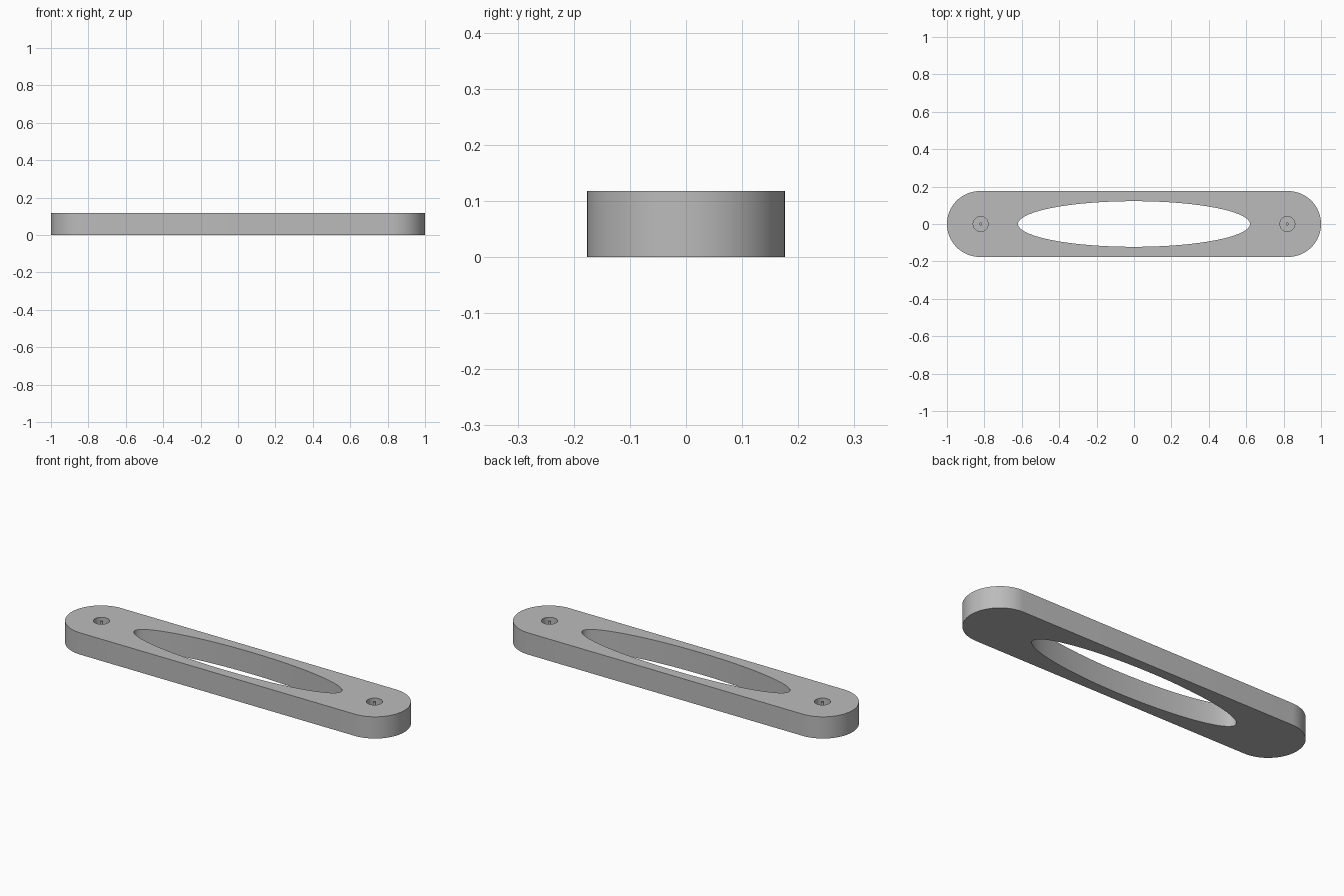
import bpy, bmesh, math

if "Cube" in bpy.data.objects:
    bpy.data.objects.remove(bpy.data.objects["Cube"])

THICK, R, CX = 0.118, 0.176, 0.824     # plate thickness, end radius, end centre

grey = bpy.data.materials.new("grey")
grey.diffuse_color = (0.5, 0.5, 0.5, 1)
grey.use_nodes = True
grey.node_tree.nodes["Principled BSDF"].inputs["Base Color"].default_value = grey.diffuse_color


def prism(name, points, z0, z1):
    """Extrude a flat outline from z0 to z1."""
    bm = bmesh.new()
    face = bm.faces.new([bm.verts.new((x, y, z0)) for x, y in points])
    ext = bmesh.ops.extrude_face_region(bm, geom=[face])
    verts = [g for g in ext["geom"] if isinstance(g, bmesh.types.BMVert)]
    bmesh.ops.translate(bm, verts=verts, vec=(0, 0, z1 - z0))
    bmesh.ops.recalc_face_normals(bm, faces=bm.faces)
    mesh = bpy.data.meshes.new(name)
    bm.to_mesh(mesh)
    bm.free()
    obj = bpy.data.objects.new(name, mesh)
    bpy.context.collection.objects.link(obj)
    mesh.materials.append(grey)
    return obj


def ellipse(cx, rx, ry, n, start=0.0, sweep=2 * math.pi, closed=True):
    steps = n if closed else n + 1
    return [(cx + rx * math.cos(start + sweep * i / n),
             ry * math.sin(start + sweep * i / n)) for i in range(steps)]


def activate(obj):
    bpy.ops.object.select_all(action='DESELECT')
    obj.select_set(True)
    bpy.context.view_layer.objects.active = obj


def cut(target, cutter):
    mod = target.modifiers.new("cut", 'BOOLEAN')
    mod.operation = 'DIFFERENCE'
    mod.solver = 'EXACT'
    mod.object = cutter
    activate(target)
    bpy.ops.object.modifier_apply(modifier=mod.name)
    bpy.data.objects.remove(cutter)


# Round-ended plate
outline = (ellipse(CX, R, R, 32, -math.pi / 2, math.pi, False)
           + ellipse(-CX, R, R, 32, math.pi / 2, math.pi, False))
plate = prism("plate", outline, 0, THICK)

# Long oval opening through the middle
cut(plate, prism("oval_cutter", ellipse(0, 0.62, 0.122, 96), -0.1, 0.3))

# Blind round sockets near the ends, each with a thin centre pin
HOLE_FLOOR = 0.02
parts = [plate]
for side, label in ((-1, "left"), (1, "right")):
    cut(plate, prism("socket_cutter", ellipse(side * 0.82, 0.04, 0.04, 32), HOLE_FLOOR, 0.3))
    parts.append(prism(label + "_socket_pin", ellipse(side * 0.82, 0.008, 0.008, 16),
                       HOLE_FLOOR, THICK))

# Smooth the curved walls and keep the rims sharp
for obj in parts:
    activate(obj)
    bpy.ops.object.shade_smooth_by_angle(angle=math.radians(30))
